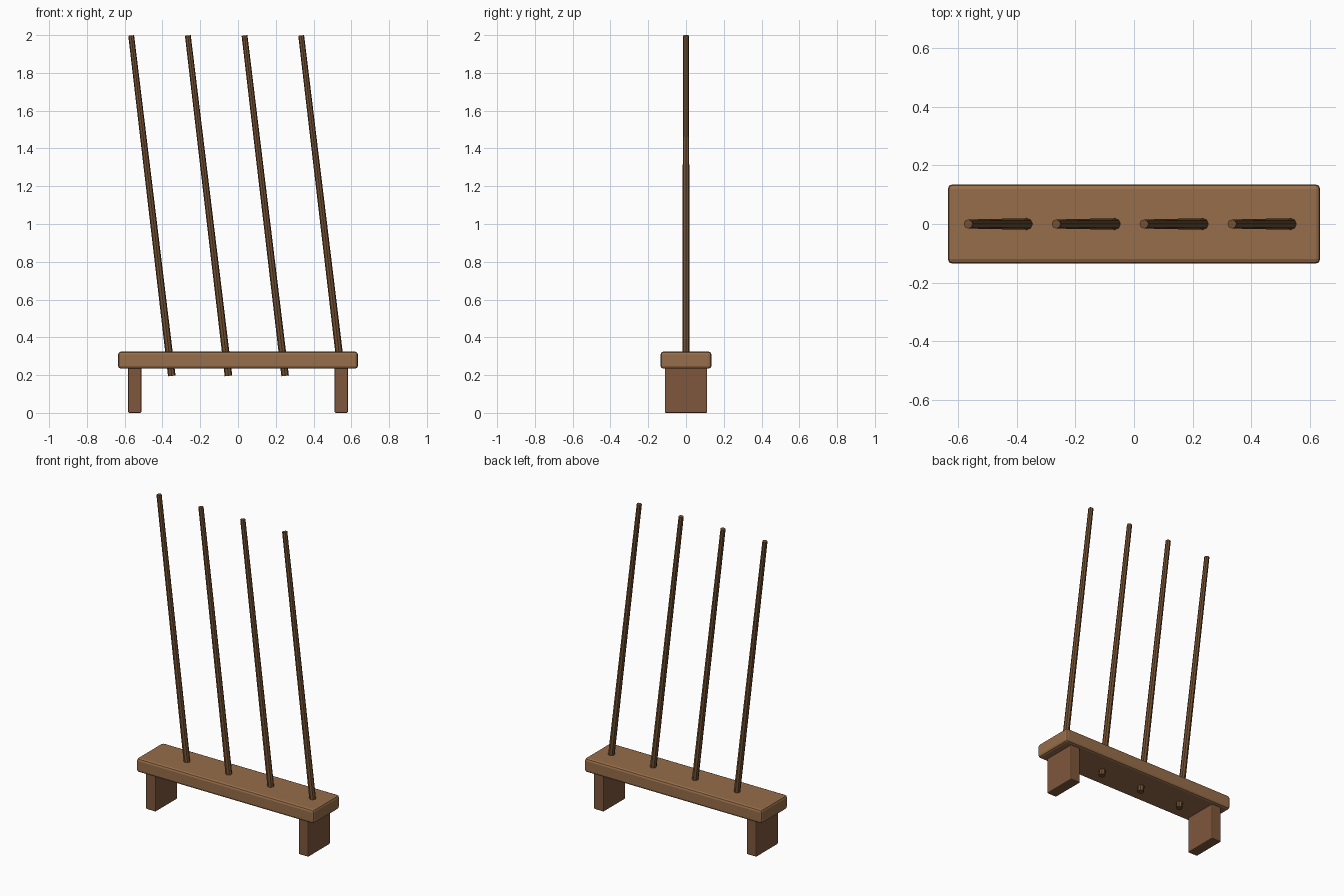
import bpy
from math import atan2, hypot

if "Cube" in bpy.data.objects:
    bpy.data.objects.remove(bpy.data.objects["Cube"])


def material(name, rgb):
    m = bpy.data.materials.new(name)
    m.diffuse_color = (*rgb, 1)
    m.use_nodes = True
    m.node_tree.nodes["Principled BSDF"].inputs["Base Color"].default_value = m.diffuse_color
    return m


plank_wood = material("plank_wood", (0.31, 0.155, 0.068))
leg_wood = material("leg_wood", (0.21, 0.095, 0.045))
rod_wood = material("rod_wood", (0.17, 0.08, 0.032))


def box(name, loc, size, bevel, mat):
    bpy.ops.mesh.primitive_cube_add(size=1, location=loc)
    ob = bpy.context.object
    ob.name = name
    ob.scale = size
    bpy.ops.object.transform_apply(location=False, rotation=False, scale=True)
    mod = ob.modifiers.new("bevel", 'BEVEL')
    mod.width = bevel
    mod.segments = 2
    ob.data.materials.append(mat)


# Base plank
box("base_plank", (0, 0, 0.279), (1.27, 0.27, 0.09), 0.015, plank_wood)

# End legs, tucked slightly into the plank
for side, x in (("left", -0.547), ("right", 0.547)):
    box(side + "_leg", (x, 0, 0.125), (0.07, 0.224, 0.25), 0.006, leg_wood)

# Leaning tapered rods passing through the plank
dx, dz = -0.215, 1.802
for i in range(4):
    bpy.ops.mesh.primitive_cone_add(
        vertices=8, radius1=0.02, radius2=0.0155, depth=hypot(dx, dz),
        location=(-0.458 + 0.3 * i, 0, 1.097), rotation=(0, atan2(dx, dz), 0))
    rod = bpy.context.object
    rod.name = f"rod_{i + 1}"
    rod.data.materials.append(rod_wood)
